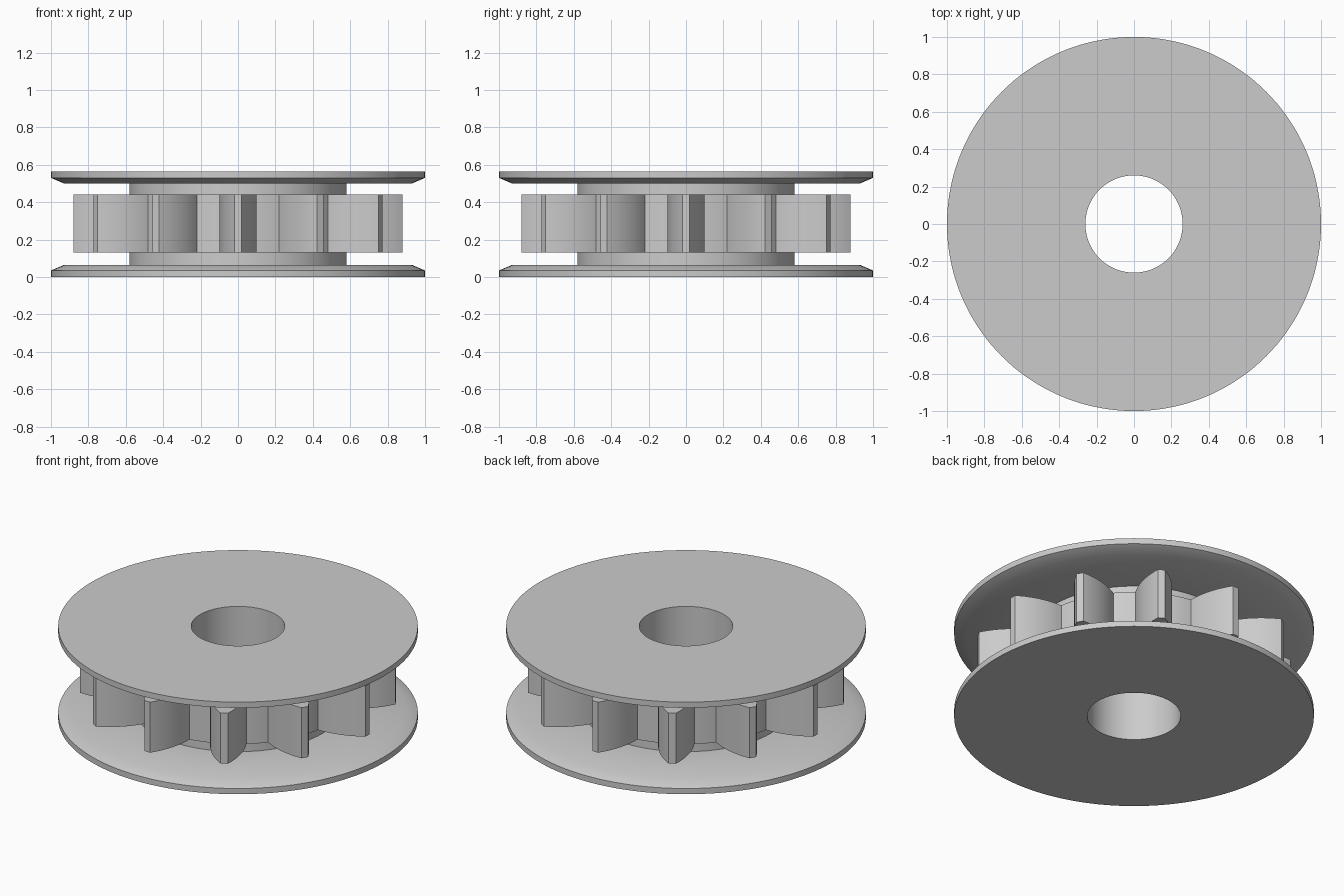
import bpy
import bmesh
from math import sin, cos, pi, radians, atan2, asin, hypot

if "Cube" in bpy.data.objects:
    bpy.data.objects.remove(bpy.data.objects["Cube"], do_unlink=True)

# Overall sizes
HEIGHT = 0.565
RIM, BEVEL_R, HUB, BORE = 1.0, 0.93, 0.58, 0.26
RIM_H, FLANGE_H = 0.035, 0.065
TEETH = 12
ROOT, TIP = 0.62, 0.88
ROOT_HALF, TIP_HALF = 0.10, 0.02
WHEEL_Z0, WHEEL_Z1 = 0.13, 0.44
SEGMENTS = 144

grey = bpy.data.materials.new("light_grey")
grey.use_nodes = True
grey.diffuse_color = (0.6, 0.6, 0.6, 1)
grey.node_tree.nodes["Principled BSDF"].inputs["Base Color"].default_value = (0.6, 0.6, 0.6, 1)


def finish(bm, name):
    """Turn a bmesh into a shaded object."""
    bmesh.ops.recalc_face_normals(bm, faces=bm.faces)
    mesh = bpy.data.meshes.new(name)
    bm.to_mesh(mesh)
    bm.free()
    mesh.materials.append(grey)
    obj = bpy.data.objects.new(name, mesh)
    bpy.context.collection.objects.link(obj)
    bpy.ops.object.select_all(action="DESELECT")
    obj.select_set(True)
    bpy.context.view_layer.objects.active = obj
    bpy.ops.object.shade_smooth_by_angle(angle=radians(30))
    return obj


def skin_loops(bm, loops):
    """Join closed point loops into a ring-shaped solid."""
    rows = [[bm.verts.new(p) for p in loop] for loop in loops]
    n = len(rows[0])
    for i, a in enumerate(rows):
        b = rows[(i + 1) % len(rows)]
        for j in range(n):
            k = (j + 1) % n
            bm.faces.new((a[j], a[k], b[k], b[j]))


# Spool: two bevelled flanges and the hub, with the bore through them
lower = [(BORE, 0), (RIM, 0), (RIM, RIM_H), (BEVEL_R, FLANGE_H), (HUB, FLANGE_H)]
profile = lower + [(r, HEIGHT - z) for r, z in reversed(lower)]
angles = [2 * pi * i / SEGMENTS for i in range(SEGMENTS)]
bm = bmesh.new()
skin_loops(bm, [[(r * cos(a), r * sin(a), z) for a in angles] for r, z in profile])
finish(bm, "flanged_hub")

# Toothed wheel: convex flanks that leave the root radially
base = (ROOT ** 2 - ROOT_HALF ** 2) ** 0.5
run, drop = TIP - base, ROOT_HALF - TIP_HALF
radius = (run ** 2 + drop ** 2) / (2 * drop)
sweep = asin(run / radius)
STEPS = 10
flank = [(base + radius * sin(sweep * i / STEPS),
          ROOT_HALF - radius * (1 - cos(sweep * i / STEPS))) for i in range(STEPS + 1)]
tooth = [(x, -w) for x, w in flank] + [(x, w) for x, w in reversed(flank)]
tooth = [(hypot(x, y), atan2(y, x)) for x, y in tooth]

# Root arc after each tooth
pitch = 2 * pi / TEETH
start = tooth[-1][1]
gap = pitch - 2 * start
tooth += [(ROOT, start + gap * i / 5) for i in range(1, 5)]
outline = [(r, a + t * pitch) for t in range(TEETH) for r, a in tooth]


def ring(points, z):
    return [(r * cos(a), r * sin(a), z) for r, a in points]


inner = [(HUB - 0.05, a) for r, a in outline]
bm = bmesh.new()
skin_loops(bm, [ring(inner, WHEEL_Z0), ring(outline, WHEEL_Z0),
                ring(outline, WHEEL_Z1), ring(inner, WHEEL_Z1)])
finish(bm, "toothed_wheel")
